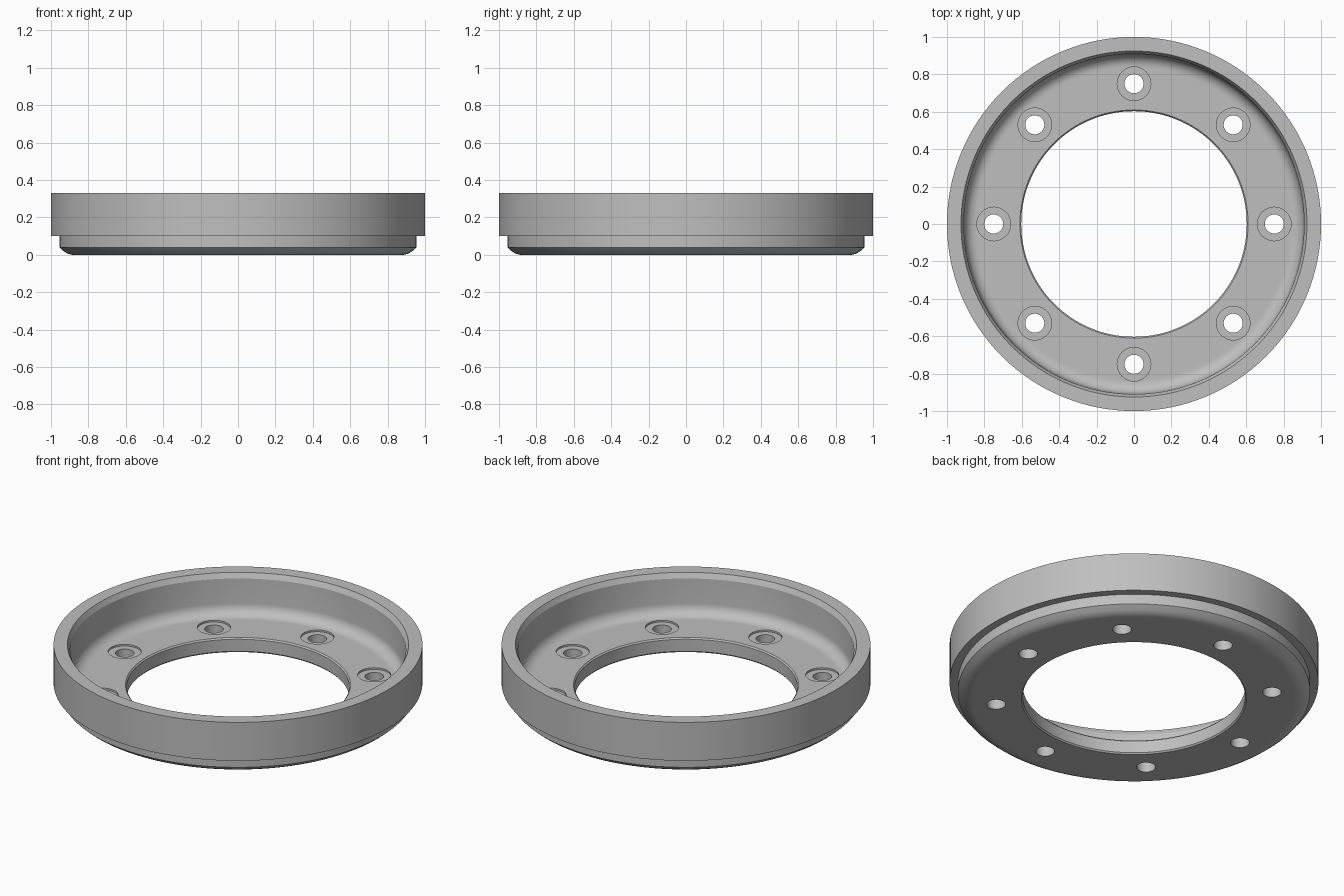
import bpy, bmesh, math
from mathutils import Vector, Matrix

SEGMENTS = 128
HOLES = 8

cube = bpy.data.objects.get("Cube")
if cube:
    bpy.data.objects.remove(cube, do_unlink=True)

metal = bpy.data.materials.new("grey metal")
metal.use_nodes = True
colour = (0.52, 0.52, 0.52, 1)
metal.diffuse_color = colour
metal.node_tree.nodes["Principled BSDF"].inputs["Base Color"].default_value = colour


def lathe(bm, profile, steps, closed):
    """Revolve (radius, height) points about z; return the new vertices."""
    start = [bm.verts.new((r, 0, z)) for r, z in profile]
    edges = [bm.edges.new(pair) for pair in zip(start, start[1:])]
    if closed:
        edges.append(bm.edges.new((start[-1], start[0])))
    bmesh.ops.spin(bm, geom=start + edges, axis=(0, 0, 1), cent=(0, 0, 0),
                   angle=math.tau, steps=steps, use_merge=True)


def finish(bm, name):
    bmesh.ops.remove_doubles(bm, verts=bm.verts, dist=1e-5)
    bmesh.ops.recalc_face_normals(bm, faces=bm.faces)
    mesh = bpy.data.meshes.new(name)
    bm.to_mesh(mesh)
    bm.free()
    mesh.materials.append(metal)
    obj = bpy.data.objects.new(name, mesh)
    bpy.context.collection.objects.link(obj)
    return obj


# Drum: rim, stepped outer wall, rounded base, flange and inner fillet
floor, wall, fillet = 0.088, 0.907, 0.065
outside = [(0.925, 0.33), (1.0, 0.33), (1.0, 0.1), (0.955, 0.1), (0.955, 0.04),
           (0.93, 0.018), (0.91, 0.006), (0.885, 0), (0.87, 0)]
bore = [(0.61, 0), (0.603, 0.008), (0.603, floor - 0.008), (0.61, floor)]
corner = [(wall - fillet + fillet * math.sin(a), floor + fillet - fillet * math.cos(a))
          for a in (math.pi / 2 * i / 8 for i in range(9))]
inside = [(0.83, floor)] + corner + [(0.91, 0.3)]
bm = bmesh.new()
lathe(bm, outside + bore + inside, SEGMENTS, True)
drum = finish(bm, "drum")

# Bolt holes with shallow spot faces, as one cutter
seat = floor - 0.01
bm = bmesh.new()
lathe(bm, [(0, -0.1), (0.051, -0.1), (0.051, seat), (0.09, seat),
           (0.09, 0.12), (0, 0.12)], 32, False)
bmesh.ops.remove_doubles(bm, verts=bm.verts, dist=1e-5)
bmesh.ops.translate(bm, verts=bm.verts, vec=Vector((0.75, 0, 0)))
original = bm.verts[:] + bm.edges[:] + bm.faces[:]
for i in range(1, HOLES):
    copy = bmesh.ops.duplicate(bm, geom=original)["geom"]
    verts = [g for g in copy if isinstance(g, bmesh.types.BMVert)]
    bmesh.ops.rotate(bm, verts=verts, cent=(0, 0, 0),
                     matrix=Matrix.Rotation(math.tau * i / HOLES, 3, "Z"))
cutter = finish(bm, "bolt_hole_cutter")
cutter.hide_render = True

cut = drum.modifiers.new("bolt holes", "BOOLEAN")
cut.operation = "DIFFERENCE"
cut.solver = "EXACT"
cut.object = cutter
bpy.ops.object.select_all(action="DESELECT")
drum.select_set(True)
bpy.context.view_layer.objects.active = drum
bpy.ops.object.modifier_apply(modifier=cut.name)
bpy.data.objects.remove(cutter, do_unlink=True)

# Smooth round walls, crisp machined edges
bpy.ops.object.shade_smooth_by_angle(angle=math.radians(20))
